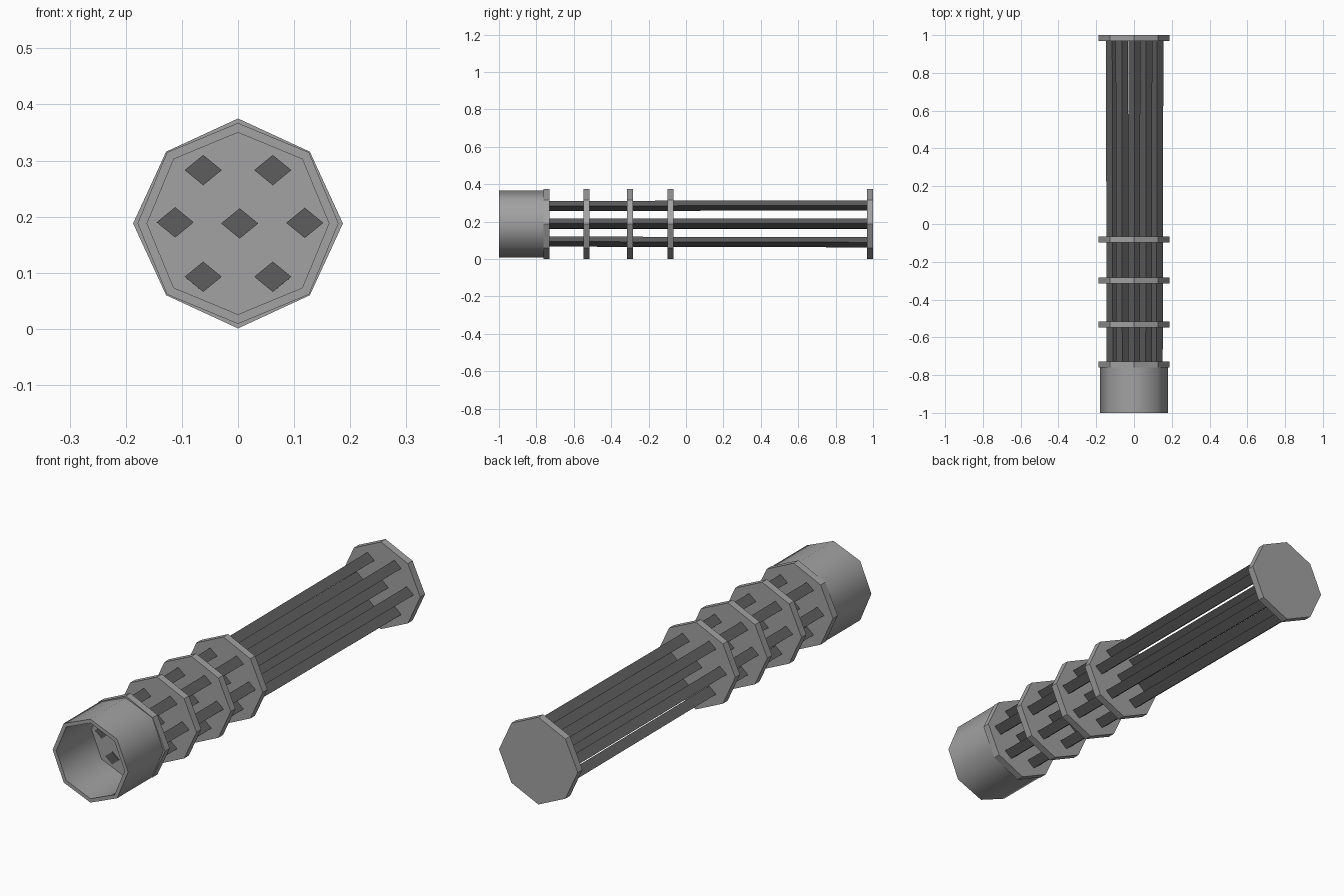
import bpy
import bmesh
from math import sin, cos, pi

cube = bpy.data.objects.get("Cube")
if cube:
    bpy.data.objects.remove(cube, do_unlink=True)

AXIS_Z = 0.188


def material(name, value):
    mat = bpy.data.materials.new(name)
    mat.use_nodes = True
    color = (value, value, value, 1)
    mat.diffuse_color = color
    mat.node_tree.nodes["Principled BSDF"].inputs["Base Color"].default_value = color
    return mat


light_grey = material("light grey", 0.36)
dark_grey = material("dark grey", 0.11)


def octagon(straight, diagonal):
    """Octagon outline with its corners on the axes and the diagonals."""
    radii = [straight, diagonal] * 4
    return [(r * cos(i * pi / 4), r * sin(i * pi / 4)) for i, r in enumerate(radii)]


def loft(name, rings, mat, closed=False):
    """Skin (outline, x, y, z) rings; capped at the ends, or closed on itself."""
    bm = bmesh.new()
    loops = [[bm.verts.new((x + px, y, z + pz)) for px, pz in outline]
             for outline, x, y, z in rings]
    pairs = list(zip(loops, loops[1:]))
    if closed:
        pairs.append((loops[-1], loops[0]))
    else:
        bm.faces.new(loops[0])
        bm.faces.new(loops[-1])
    for a, b in pairs:
        for i in range(len(a)):
            j = (i + 1) % len(a)
            bm.faces.new((a[i], a[j], b[j], b[i]))
    bmesh.ops.recalc_face_normals(bm, faces=bm.faces)
    mesh = bpy.data.meshes.new(name)
    bm.to_mesh(mesh)
    bm.free()
    mesh.materials.append(mat)
    obj = bpy.data.objects.new(name, mesh)
    bpy.context.collection.objects.link(obj)
    return obj


# Support discs along the barrel
disc = octagon(0.187, 0.181)
for n, y in enumerate((-0.745, -0.532, -0.3, -0.083, 0.984)):
    loft(f"support_disc_{n + 1}",
         [(disc, 0, y - 0.016, AXIS_Z), (disc, 0, y + 0.016, AXIS_Z)], light_grey)

# Open muzzle sleeve: outer wall, rim and inner wall
outer, inner = octagon(0.179, 0.179), octagon(0.162, 0.162)
sleeve = loft("muzzle_sleeve",
              [(outer, 0, -1, AXIS_Z), (outer, 0, -0.745, AXIS_Z),
               (inner, 0, -0.745, AXIS_Z), (inner, 0, -1, AXIS_Z)],
              light_grey, closed=True)
for o in bpy.context.selected_objects:
    o.select_set(False)
sleeve.select_set(True)
bpy.context.view_layer.objects.active = sleeve
bpy.ops.object.shade_smooth_by_angle(angle=pi / 3)

# Diamond rods: one in the middle and six around it, spreading slightly to the rear
diamond = [(0.033, 0), (0, 0.027), (-0.033, 0), (0, -0.027)]
centres = [(0.003, 0)]
centres += [(sx * 0.062, sz * 0.095) for sx in (-1, 1) for sz in (-1, 1)]
centres += [(-0.112, 0.002), (0.119, 0.001)]
for n, (x, z) in enumerate(centres):
    loft(f"barrel_rod_{n + 1}",
         [(diamond, x, -0.765, AXIS_Z + z),
          (diamond, x * 1.03, 0.975, AXIS_Z + z * 1.04)], dark_grey)
